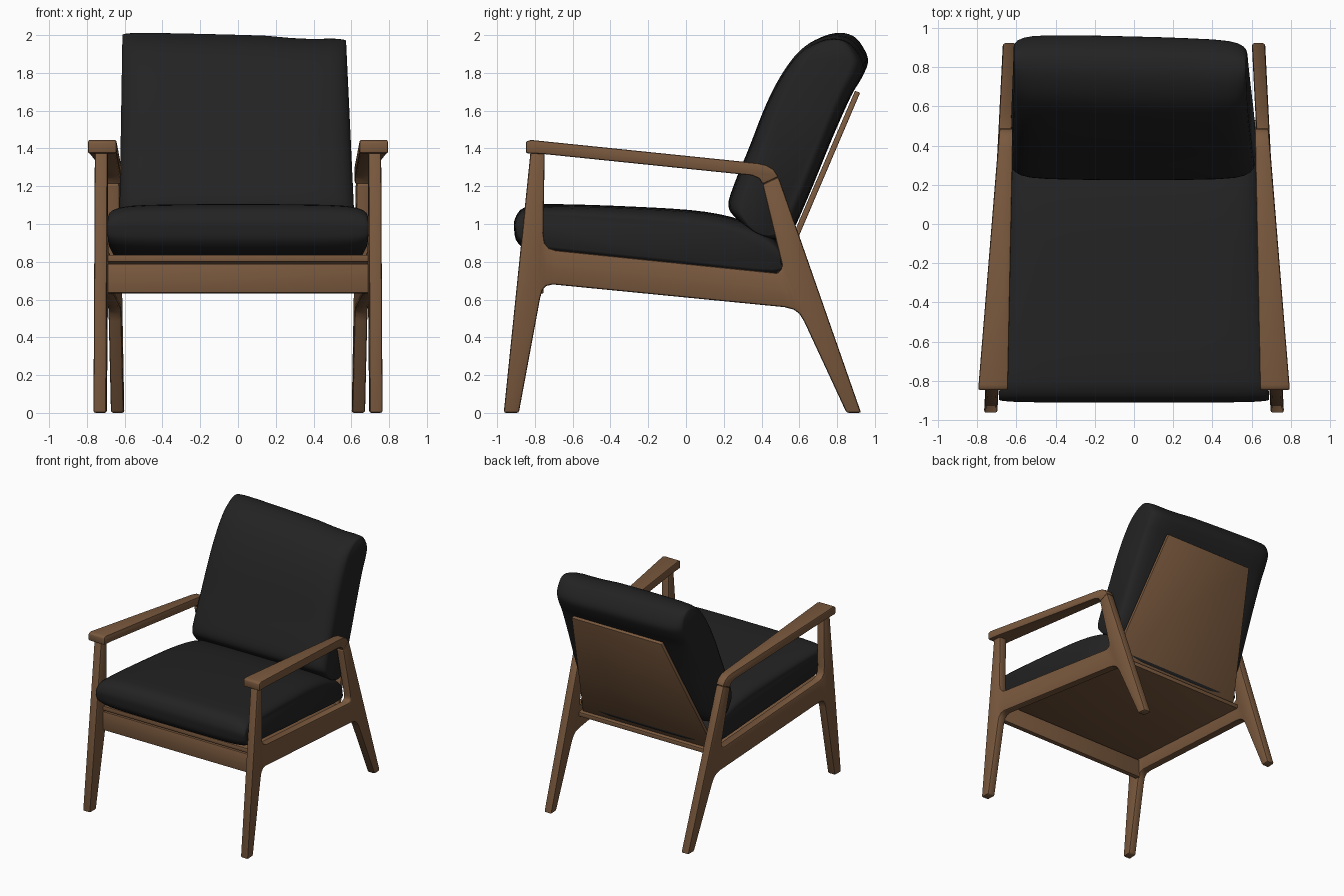
import bpy, bmesh, math
from mathutils import Vector

if "Cube" in bpy.data.objects:
    bpy.data.objects.remove(bpy.data.objects["Cube"])


def material(name, rgb):
    m = bpy.data.materials.new(name)
    m.diffuse_color = (*rgb, 1)
    m.use_nodes = True
    m.node_tree.nodes["Principled BSDF"].inputs["Base Color"].default_value = m.diffuse_color
    return m


WOOD = material("walnut wood", (0.195, 0.100, 0.048))
FABRIC = material("black fabric", (0.0165, 0.0165, 0.0165))


def finish(bm, name, mat, angle=40, bevel=0.0):
    bmesh.ops.recalc_face_normals(bm, faces=bm.faces)
    if bevel:
        sharp = [e for e in bm.edges if e.calc_face_angle(0) > math.radians(40)]
        bmesh.ops.bevel(bm, geom=sharp, offset=bevel, segments=2, profile=0.5, affect='EDGES')
    me = bpy.data.meshes.new(name)
    bm.to_mesh(me)
    bm.free()
    me.materials.append(mat)
    ob = bpy.data.objects.new(name, me)
    bpy.context.collection.objects.link(ob)
    bpy.ops.object.select_all(action='DESELECT')
    ob.select_set(True)
    bpy.context.view_layer.objects.active = ob
    bpy.ops.object.shade_smooth_by_angle(angle=math.radians(angle))
    return ob


def centre(y):
    """x of the side frame, which toes in toward the back"""
    return 0.73 - 0.051 * (y + 0.93)


def slab(name, outline, x0, x1, bevel):
    """side profile (y, z) spanning x0(y) .. x1(y)"""
    bm = bmesh.new()
    a = [bm.verts.new((x0(y), y, z)) for y, z in outline]
    b = [bm.verts.new((x1(y), y, z)) for y, z in outline]
    bm.faces.new(a)
    bm.faces.new(b[::-1])
    n = len(a)
    for i in range(n):
        bm.faces.new((a[i], b[i], b[(i + 1) % n], a[(i + 1) % n]))
    return finish(bm, name, WOOD, bevel=bevel)


# Side frames: front leg, rail, rear leg and post in one outline; tapered arm on top
frame = [(-0.965, 0), (-0.885, 0), (-0.772, 0.61), (-0.76, 0.65), (-0.74, 0.672), (-0.705, 0.68),
         (0.52, 0.56), (0.57, 0.547), (0.60, 0.525), (0.625, 0.485), (0.85, 0), (0.927, 0),
         (0.595, 0.95), (0.49, 1.25), (0.405, 1.21), (0.508, 0.785), (0.505, 0.755), (0.48, 0.741),
         (-0.69, 0.861), (-0.725, 0.872), (-0.748, 0.90), (-0.755, 0.95), (-0.748, 1.385),
         (-0.823, 1.385)]
arm = [(-0.848, 1.375), (-0.848, 1.437), (-0.82, 1.445), (0.38, 1.322), (0.425, 1.312), (0.463, 1.29),
       (0.49, 1.25), (0.405, 1.21), (0.388, 1.24), (0.35, 1.257), (-0.75, 1.37)]


def arm_half(y):
    return 0.036 + 0.04 * min(1, max(0, (0.45 - y) / 1.29))


for s, side in ((1, "right"), (-1, "left")):
    slab(side + "_side_frame", frame, lambda y: s * (centre(y) - 0.034), lambda y: s * (centre(y) + 0.034), 0.012)
    slab(side + "_armrest", arm, lambda y: s * (centre(y) - 0.006 - arm_half(y)),
         lambda y: s * (centre(y) - 0.006 + arm_half(y)), 0.01)

# Front apron and tilted seat board
inside = lambda y: centre(y) - 0.025
slab("front_apron", [(-0.80, 0.635), (-0.80, 0.79), (-0.755, 0.785), (-0.755, 0.632)],
     lambda y: -inside(y), inside, 0.004)
slab("seat_board", [(-0.80, 0.80), (-0.80, 0.836), (0.53, 0.70), (0.53, 0.665)],
     lambda y: -inside(y), inside, 0.004)

# Back panel: leaning, narrower at the top
bm = bmesh.new()
rings = []
for half, yf, yb, z in ((0.61, 0.465, 0.495, 0.695), (0.415, 0.895, 0.922, 1.695)):
    rings.append([bm.verts.new(p) for p in ((-half, yf, z + 0.01), (half, yf, z + 0.01),
                                            (half, yb, z), (-half, yb, z))])
for i in range(4):
    j = (i + 1) % 4
    bm.faces.new((rings[0][i], rings[0][j], rings[1][j], rings[1][i]))
bm.faces.new(rings[0])
bm.faces.new(rings[1])
finish(bm, "back_panel", WOOD, bevel=0.005)


def smooth_loop(pts, steps=4):
    """closed Catmull-Rom loop"""
    P, out, n = [Vector(p) for p in pts], [], len(pts)
    for i in range(n):
        a, b, c, d = (P[(i + k) % n] for k in (-1, 0, 1, 2))
        for k in range(steps):
            t = k / steps
            out.append(0.5 * (2 * b + (c - a) * t + (2 * a - 5 * b + 4 * c - d) * t * t
                              + (3 * b - a - 3 * c + d) * t ** 3))
    return out


def cushion(name, profile, axis0, axis1, place):
    """loft a side profile across x, pinching its thickness at both ends"""
    half = [(0, 1), (0.25, 1), (0.5, 0.99), (0.7, 0.975), (0.84, 0.94), (0.92, 0.88),
            (0.97, 0.79), (0.993, 0.70), (1, 0.62)]
    sections = [(-t, s) for t, s in half[:0:-1]] + half
    c, d = Vector(axis0), (Vector(axis1) - Vector(axis0)).normalized()
    n = Vector((-d.y, d.x))
    mid = (Vector(axis0) + Vector(axis1)) / 2
    loop = smooth_loop(profile)
    bm = bmesh.new()
    rows = []
    for t, s in sections:
        row = []
        for p in loop:
            q = p - n * ((p - c).dot(n) * (1 - s)) - d * ((p - mid).dot(d) * (1 - s) * 0.06)
            row.append(bm.verts.new(place(t, q.x, q.y)))
        rows.append(row)
    m = len(loop)
    for a, b in zip(rows, rows[1:]):
        for i in range(m):
            bm.faces.new((a[i], a[(i + 1) % m], b[(i + 1) % m], b[i]))
    bm.faces.new(rows[0])
    bm.faces.new(rows[-1])
    finish(bm, name, FABRIC, angle=60)


# Seat cushion, following the toe-in of the frames
seat = [(-0.91, 0.97), (-0.905, 1.03), (-0.86, 1.085), (-0.74, 1.105), (-0.3, 1.093), (0.1, 1.065),
        (0.35, 1.0), (0.49, 0.90), (0.512, 0.80), (0.47, 0.722), (0.0, 0.765), (-0.5, 0.815),
        (-0.8, 0.85), (-0.89, 0.90)]
cushion("seat_cushion", seat, (-0.9, 0.97), (0.5, 0.82),
        lambda t, y, z: (t * (centre(y) - 0.038), y, z))


# Back cushion, slightly slumped toward its right top corner
def place_back(t, y, z):
    h = max(0, (z - 0.9) / 1.1)
    w = 0.622 - 0.05 * h if t > 0 else 0.63 - 0.018 * h
    slump = (t + 1) / 2
    wave = 0.012 * math.exp(-((t - 0.62) / 0.22) ** 2)
    return (t * w, y - 0.04 * h * h * slump, z - h * h * (0.03 * slump + wave))


back = [(0.225, 1.10), (0.265, 1.03), (0.36, 0.95), (0.48, 0.915), (0.56, 0.96), (0.65, 1.15),
        (0.775, 1.45), (0.88, 1.68), (0.945, 1.79), (0.972, 1.88), (0.91, 1.985), (0.82, 2.017),
        (0.72, 1.995), (0.62, 1.93), (0.52, 1.80), (0.43, 1.63), (0.34, 1.41), (0.26, 1.22)]
cushion("back_cushion", back, (0.40, 1.0), (0.81, 1.93), place_back)
